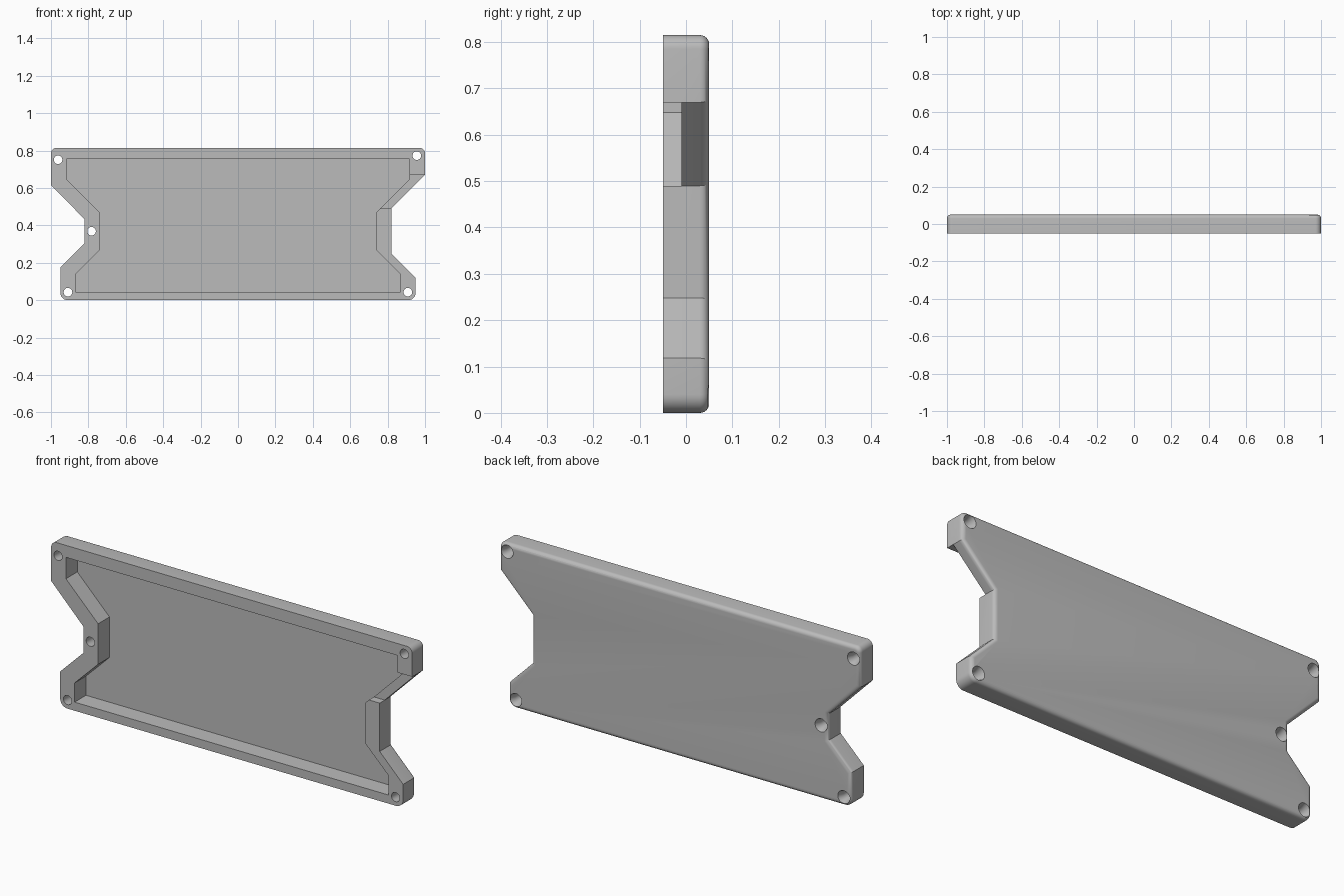
import bpy, bmesh, math
from mathutils import Vector

if "Cube" in bpy.data.objects:
    bpy.data.objects.remove(bpy.data.objects["Cube"], do_unlink=True)

FRONT, BACK, FLOOR = -0.05, 0.05, 0.04
TOP = 0.815

grey = bpy.data.materials.new("plain_grey")
grey.use_nodes = True
grey.diffuse_color = (0.5, 0.5, 0.5, 1)
grey.node_tree.nodes["Principled BSDF"].inputs["Base Color"].default_value = (0.5, 0.5, 0.5, 1)


def arc(cx, cz, r, start, steps=8):
    """Quarter circle in the x-z plane, counterclockwise from the start angle."""
    angles = [math.radians(start + 90 * i / steps) for i in range(steps + 1)]
    return [(cx + r * math.cos(a), cz + r * math.sin(a)) for a in angles]


def prism(name, points, y0, y1, fillet=0):
    """Extrude an x-z profile along y, optionally rounding the back rim."""
    bm = bmesh.new()
    face = bm.faces.new([bm.verts.new((x, y0, z)) for x, z in points])
    ext = bmesh.ops.extrude_face_region(bm, geom=[face])
    verts = [g for g in ext["geom"] if isinstance(g, bmesh.types.BMVert)]
    bmesh.ops.translate(bm, verts=verts, vec=Vector((0, y1 - y0, 0)))
    bmesh.ops.recalc_face_normals(bm, faces=bm.faces)
    if fillet:
        rim = [e for e in bm.edges if all(abs(v.co.y - y1) < 1e-5 for v in e.verts)]
        bmesh.ops.bevel(bm, geom=rim, offset=fillet, segments=6, profile=0.5, affect='EDGES')
    return finish(name, bm)


def finish(name, bm):
    mesh = bpy.data.meshes.new(name)
    bm.to_mesh(mesh)
    bm.free()
    mesh.materials.append(grey)
    obj = bpy.data.objects.new(name, mesh)
    bpy.context.collection.objects.link(obj)
    return obj


def screw_hole(x, z, r=0.023, r_back=0.033, sink=0.03, sides=32):
    """Lathed cutter: straight shaft that flares out at the back."""
    bm = bmesh.new()
    rings = []
    for y, rad in [(FRONT - 0.02, r), (BACK - sink, r), (BACK, r_back), (BACK + 0.02, r_back)]:
        rings.append([bm.verts.new((x + rad * math.cos(2 * math.pi * i / sides), y,
                                    z + rad * math.sin(2 * math.pi * i / sides)))
                      for i in range(sides)])
    for a, b in zip(rings, rings[1:]):
        for i in range(sides):
            j = (i + 1) % sides
            bm.faces.new((a[i], a[j], b[j], b[i]))
    bm.faces.new(rings[0])
    bm.faces.new(rings[-1])
    bmesh.ops.recalc_face_normals(bm, faces=bm.faces)
    return finish("screw_hole_cutter", bm)


def cut(target, cutter):
    cutter.hide_render = True
    mod = target.modifiers.new("cut", 'BOOLEAN')
    mod.operation, mod.solver, mod.object = 'DIFFERENCE', 'EXACT', cutter
    bpy.ops.object.modifier_apply(modifier=mod.name)
    bpy.data.objects.remove(cutter, do_unlink=True)


# Plate outline with a notched waist on both sides and rounded corners
outline = (arc(0.91, 0.04, 0.04, -90)
           + [(0.95, 0.118), (0.82, 0.248), (0.82, 0.49), (1, 0.67)]
           + arc(0.97, TOP - 0.03, 0.03, 0) + arc(-0.97, TOP - 0.03, 0.03, 90)
           + [(-1, 0.615), (-0.822, 0.435), (-0.822, 0.302), (-0.95, 0.175)]
           + arc(-0.91, 0.04, 0.04, 180))
tray = prism("tray_cover", outline, FRONT, BACK, fillet=0.02)
bpy.context.view_layer.objects.active = tray
tray.select_set(True)

# Pocket open to the front, mirrored profile
half = [(0.87, 0.043), (0.87, 0.139), (0.74, 0.267), (0.74, 0.47), (0.918, 0.648), (0.918, 0.755)]
pocket = half + [(-x, z) for x, z in reversed(half)]
cut(tray, prism("pocket_cutter", pocket, FRONT - 0.05, FLOOR))

# Lowered rim on the upper left slope
slot = [(0.65, 0.49), (1.1, 0.49), (1.1, 0.67), (0.65, 0.67)]
cut(tray, prism("slot_cutter", slot, FRONT - 0.05, -0.01))

# Countersunk screw holes
for x, z in [(-0.962, 0.751), (0.956, 0.773), (-0.783, 0.369), (-0.909, 0.043), (0.908, 0.043)]:
    cut(tray, screw_hole(x, z))

bpy.ops.object.shade_smooth_by_angle(angle=math.radians(30))
